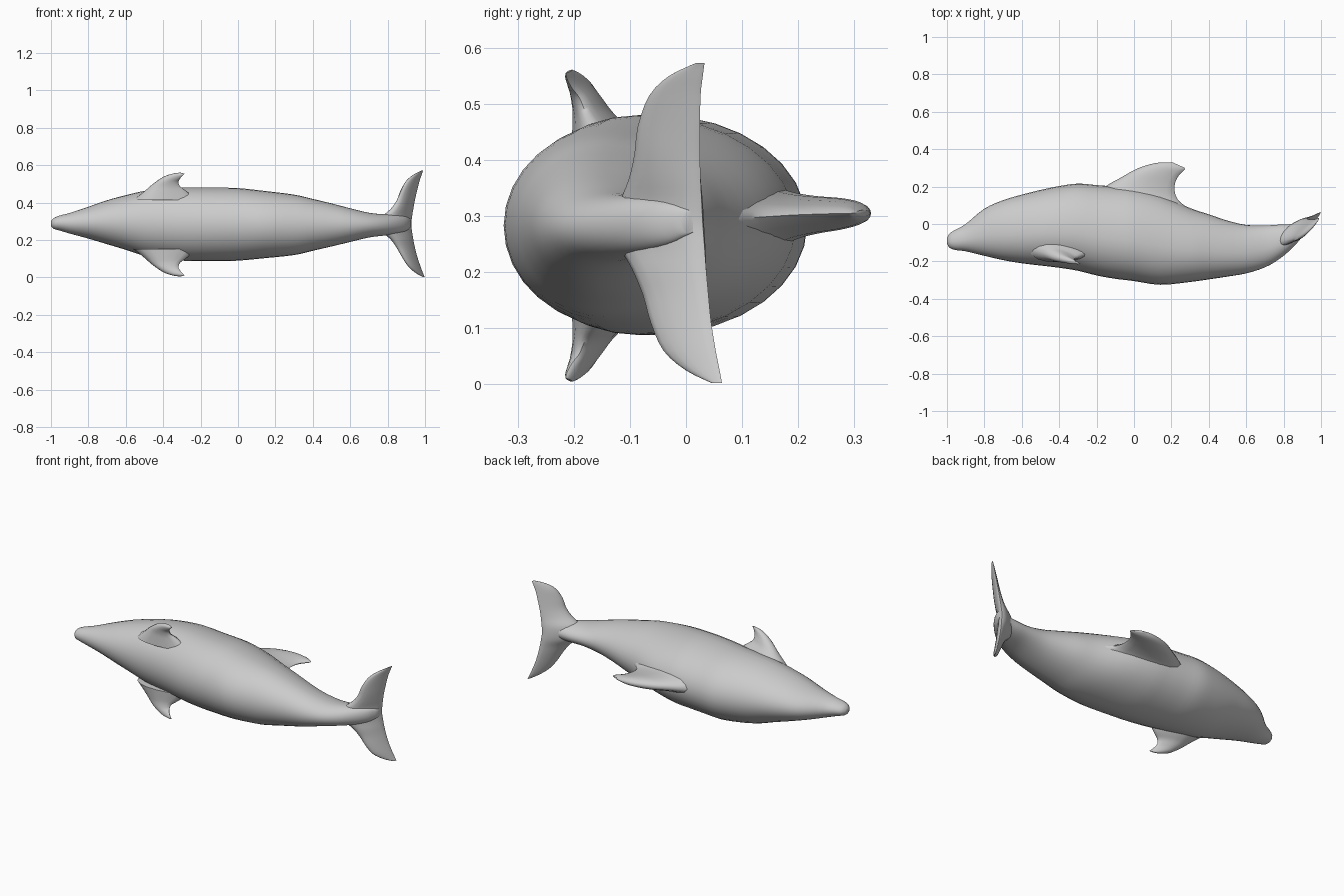
import bpy, bmesh, math
from mathutils import Vector

grey = bpy.data.materials.new("soft grey")
grey.diffuse_color = (0.6, 0.6, 0.6, 1)


def refine(rows, n):
    """Smooth a table of section values with a Catmull-Rom spline."""
    out = []
    for i in range(len(rows) - 1):
        p = [rows[max(0, min(len(rows) - 1, i + k))] for k in (-1, 0, 1, 2)]
        for s in range(n):
            t = s / n
            out.append([0.5 * (2 * b + (c - a) * t + (2 * a - 5 * b + 4 * c - d) * t * t
                               + (3 * b - a - 3 * c + d) * t ** 3) for a, b, c, d in zip(*p)])
    return out + [list(rows[-1])]


def loft(name, rings):
    """Skin a closed shape over a list of rings."""
    bm = bmesh.new()
    loops = [[bm.verts.new(p) for p in r] for r in rings]
    n = len(loops[0])
    for a, b in zip(loops, loops[1:]):
        for i in range(n):
            j = (i + 1) % n
            bm.faces.new((a[i], a[j], b[j], b[i]))
    bm.faces.new(loops[0])
    bm.faces.new(loops[-1])
    bmesh.ops.recalc_face_normals(bm, faces=bm.faces)
    me = bpy.data.meshes.new(name)
    bm.to_mesh(me)
    bm.free()
    me.materials.append(grey)
    ob = bpy.data.objects.new(name, me)
    bpy.context.collection.objects.link(ob)
    bpy.context.view_layer.objects.active = ob
    ob.select_set(True)
    bpy.ops.object.shade_smooth_by_angle(angle=math.radians(60))
    ob.select_set(False)


def fin(name, rows, axis, n=4, seg=16):
    """Fin from rows of leading point, trailing point and thickness."""
    rings = []
    for r in refine(rows, n):
        lead, trail, thick = Vector(r[:3]), Vector(r[3:6]), max(r[6], 0.003)
        chord = trail - lead
        side = chord.cross(Vector(axis)).normalized()
        ring = []
        for k in range(seg):
            a = 2 * math.pi * k / seg
            t = (1 - math.cos(a)) / 2
            ring.append(lead + chord * t + side * math.sin(a) * thick * (0.65 - 0.3 * t))
        rings.append(ring)
    loft(name, rings)


# Body: x, back y, belly y, left z, right z
body = [
    (-1.0, -0.075, -0.105, 0.30, 0.275), (-0.985, -0.05, -0.128, 0.318, 0.26),
    (-0.95, -0.028, -0.14, 0.332, 0.25), (-0.9, 0.0, -0.146, 0.345, 0.235),
    (-0.8, 0.082, -0.17, 0.378, 0.208), (-0.7, 0.127, -0.193, 0.413, 0.178),
    (-0.6, 0.157, -0.21, 0.44, 0.148), (-0.5, 0.182, -0.222, 0.463, 0.116),
    (-0.4, 0.203, -0.234, 0.475, 0.1), (-0.3, 0.216, -0.25, 0.48, 0.09),
    (-0.2, 0.208, -0.275, 0.48, 0.088), (-0.1, 0.2, -0.293, 0.48, 0.088),
    (0.0, 0.19, -0.305, 0.478, 0.09), (0.14, 0.155, -0.325, 0.463, 0.103),
    (0.3, 0.085, -0.31, 0.443, 0.12), (0.4, 0.052, -0.296, 0.42, 0.143),
    (0.5, 0.018, -0.281, 0.396, 0.166), (0.6, -0.005, -0.264, 0.37, 0.19),
    (0.7, -0.008, -0.232, 0.346, 0.214), (0.78, -0.003, -0.185, 0.338, 0.224),
    (0.85, 0.0, -0.125, 0.335, 0.235), (0.9, 0.012, -0.065, 0.325, 0.25),
    (0.925, 0.025, -0.01, 0.31, 0.27)]
rings = []
for x, yt, yb, zt, zb in refine(body, 3):
    yc, zc, hz = yb + 0.43 * (yt - yb), (zt + zb) / 2, (zt - zb) / 2
    ring = []
    for k in range(32):
        a = 2 * math.pi * k / 32
        s = math.sin(a)
        ring.append((x, yc + s * ((yt - yc) if s > 0 else (yc - yb)), zc + hz * math.cos(a)))
    rings.append(ring)
loft("body", rings)

# Dorsal fin, flared where it meets the back
fin("dorsal_fin", [
    (-0.27, 0.06, 0.29, 0.38, 0.0, 0.29, 0.2), (-0.2, 0.16, 0.295, 0.30, 0.075, 0.293, 0.13),
    (-0.13, 0.215, 0.3, 0.235, 0.13, 0.298, 0.085), (-0.07, 0.248, 0.302, 0.216, 0.19, 0.302, 0.066),
    (0.0, 0.288, 0.304, 0.23, 0.245, 0.304, 0.055), (0.07, 0.315, 0.305, 0.262, 0.282, 0.305, 0.042),
    (0.14, 0.329, 0.305, 0.272, 0.293, 0.305, 0.028), (0.21, 0.328, 0.306, 0.268, 0.302, 0.306, 0.01)],
    (0, 1, 0))

# Flippers: one outline, mirrored about the body axis
flipper = [(-0.56, -0.13, 0.13, -0.22, -0.15, 0.13, 0.13), (-0.5, -0.15, 0.178, -0.275, -0.165, 0.178, 0.09),
           (-0.47, -0.16, 0.205, -0.31, -0.18, 0.205, 0.065), (-0.435, -0.172, 0.232, -0.318, -0.19, 0.228, 0.05),
           (-0.395, -0.182, 0.257, -0.31, -0.203, 0.245, 0.036), (-0.35, -0.194, 0.272, -0.296, -0.212, 0.262, 0.022),
           (-0.31, -0.203, 0.278, -0.285, -0.214, 0.272, 0.006)]
for name, sign in (("left_flipper", 1), ("right_flipper", -1)):
    fin(name, [(a, b, 0.283 + sign * c, d, e, 0.283 + sign * f, t)
               for a, b, c, d, e, f, t in flipper], (0, 0, 1))

# Tail flukes, swept from tip to tip: z, leading x y, trailing x y, thickness
flukes = [(0.003, 0.988, 0.045, 0.998, 0.064, 0.004), (0.025, 0.95, 0.0, 0.988, 0.06, 0.016),
          (0.06, 0.912, -0.04, 0.975, 0.053, 0.026), (0.11, 0.88, -0.062, 0.958, 0.045, 0.034),
          (0.16, 0.852, -0.075, 0.945, 0.04, 0.042), (0.205, 0.82, -0.092, 0.936, 0.036, 0.054),
          (0.245, 0.775, -0.11, 0.93, 0.033, 0.07), (0.285, 0.765, -0.115, 0.926, 0.03, 0.075),
          (0.325, 0.775, -0.11, 0.93, 0.028, 0.07), (0.365, 0.82, -0.098, 0.936, 0.026, 0.054),
          (0.41, 0.852, -0.09, 0.944, 0.025, 0.042), (0.46, 0.87, -0.085, 0.956, 0.025, 0.034),
          (0.515, 0.9, -0.065, 0.97, 0.026, 0.026), (0.55, 0.94, -0.03, 0.982, 0.03, 0.016),
          (0.573, 0.984, 0.018, 0.99, 0.033, 0.004)]
fin("tail_flukes", [(a, b, z, c, d, z, t) for z, a, b, c, d, t in flukes], (0, 0, 1), 3)
